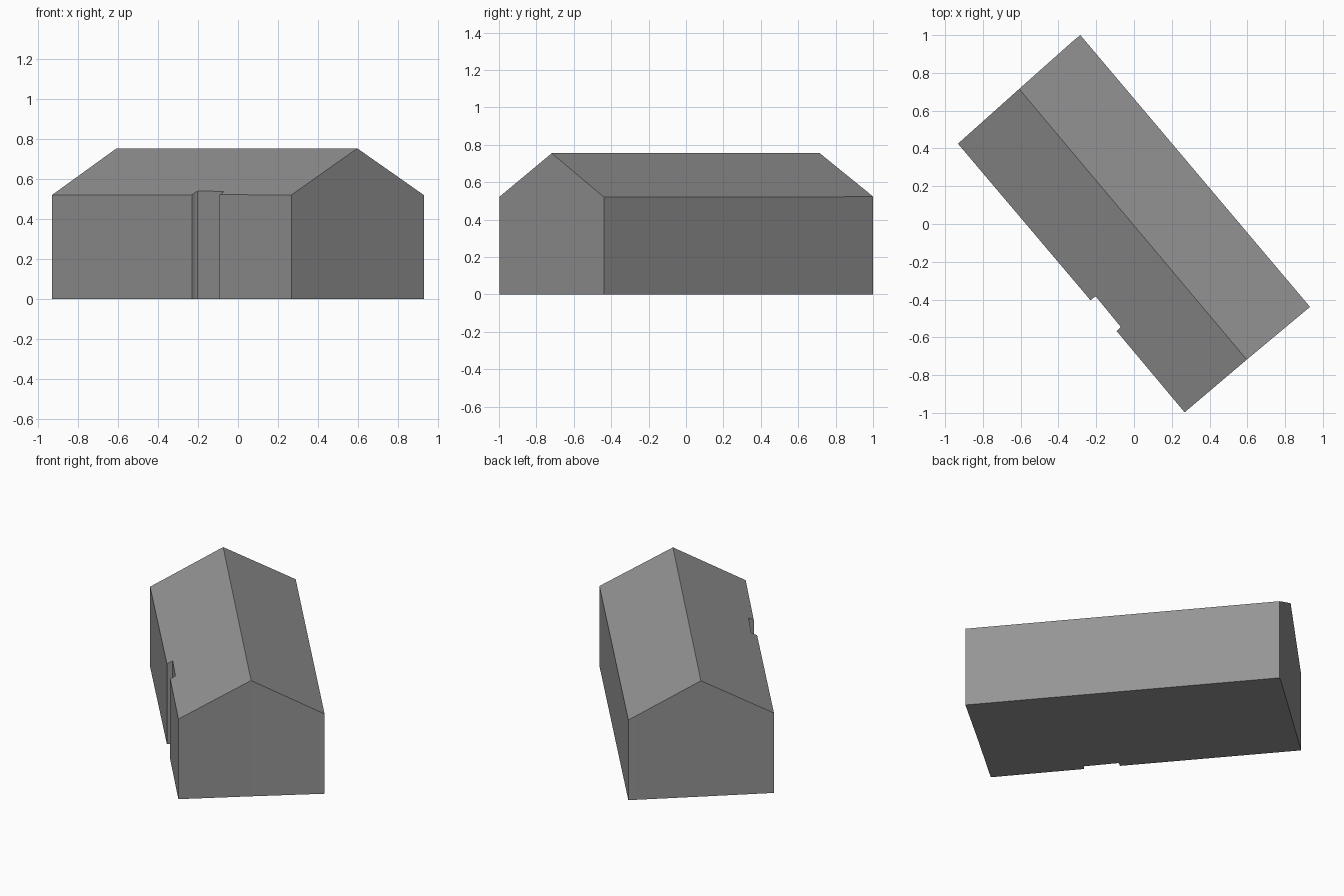
import bpy
import bmesh
from mathutils import Vector

cube = bpy.data.objects.get("Cube")
if cube:
    bpy.data.objects.remove(cube)

grey = bpy.data.materials.new("plain grey")
grey.use_nodes = True
colour = (0.3, 0.3, 0.3, 1)
grey.diffuse_color = colour
grey.node_tree.nodes["Principled BSDF"].inputs["Base Color"].default_value = colour

# Ridge ends and the wall outline on either side of the ridge, on the ground plane
RIDGE_HEIGHT = 0.755
EAVES_HEIGHT = 0.52
ridge_back, ridge_front = Vector((-0.608, 0.715)), Vector((0.597, -0.718))
entrance_side = [(-0.932, 0.425), (-0.23, -0.404), (-0.212, -0.389), (-0.202, -0.384),
                 (-0.07, -0.545), (-0.092, -0.567), (0.268, -0.997)]
plain_side = [(0.932, -0.439), (-0.284, 1.0), (-0.32, 0.971)]

along = (ridge_front - ridge_back).normalized()
half_width = abs(along.cross(Vector(plain_side[0]) - ridge_back))
pitch = (RIDGE_HEIGHT - EAVES_HEIGHT) / half_width


def roof_height(point):
    """Height of the sloping roof above a ground point."""
    return RIDGE_HEIGHT - pitch * abs(along.cross(point - ridge_back))


bm = bmesh.new()


def column(point):
    """A ground vertex and the roof vertex above it."""
    p = Vector(point)
    return bm.verts.new((*p, 0)), bm.verts.new((*p, roof_height(p)))


back, front = column(ridge_back), column(ridge_front)
entrance = [column(p) for p in entrance_side]
plain = [column(p) for p in plain_side]

# Walls, including the shallow entrance recess
outline = [back] + entrance + [front] + plain
for a, b in zip(outline, outline[1:] + outline[:1]):
    bm.faces.new((a[0], b[0], b[1], a[1]))

# Two roof slopes and the floor
bm.faces.new([c[1] for c in [back] + entrance + [front]])
bm.faces.new([c[1] for c in [front] + plain + [back]])
bm.faces.new([c[0] for c in reversed(outline)])
bmesh.ops.recalc_face_normals(bm, faces=bm.faces)

mesh = bpy.data.meshes.new("gabled_building")
bm.to_mesh(mesh)
bm.free()
mesh.materials.append(grey)
building = bpy.data.objects.new("gabled_building", mesh)
bpy.context.collection.objects.link(building)
